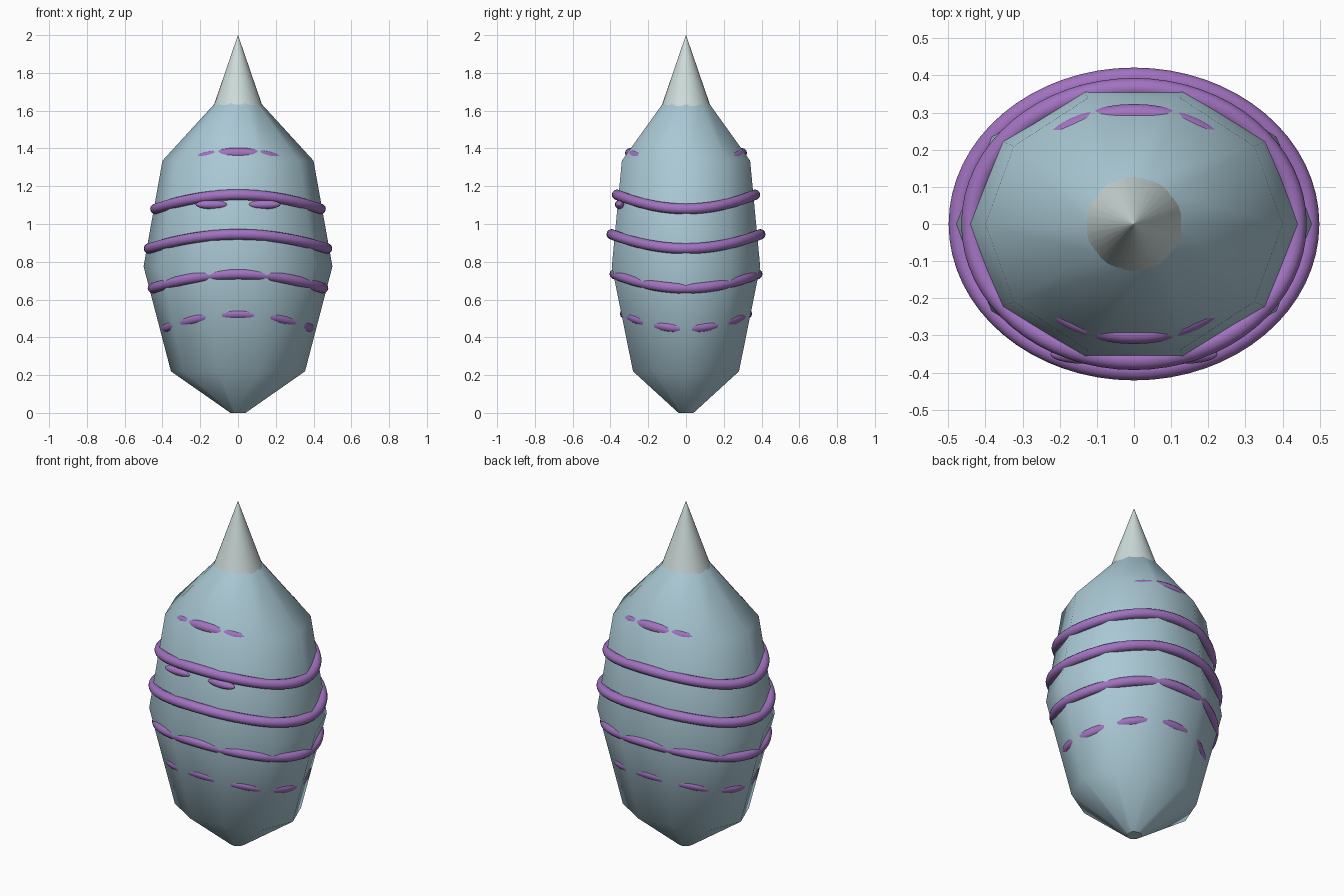
import bpy, bmesh
from math import sin, cos, pi

if "Cube" in bpy.data.objects:
    bpy.data.objects.remove(bpy.data.objects["Cube"])


def material(name, rgb):
    m = bpy.data.materials.new(name)
    m.diffuse_color = (*rgb, 1)
    m.use_nodes = True
    m.node_tree.nodes["Principled BSDF"].inputs["Base Color"].default_value = m.diffuse_color
    return m


BLUE = material("pale_blue", (0.40, 0.58, 0.66))
PURPLE = material("purple", (0.36, 0.17, 0.53))
PALE = material("pale_grey", (0.62, 0.72, 0.70))


def loft(name, loops, mat, closed=False):
    """Skin equal-length loops of points; cap the ends unless closed."""
    bm = bmesh.new()
    rows = [[bm.verts.new(p) for p in loop] for loop in loops]
    n = len(rows[0])
    pairs = list(zip(rows, rows[1:])) + ([(rows[-1], rows[0])] if closed else [])
    for a, b in pairs:
        for i in range(n):
            j = (i + 1) % n
            bm.faces.new((a[i], a[j], b[j], b[i]))
    if not closed:
        bm.faces.new(rows[0][::-1])
        bm.faces.new(rows[-1])
    bmesh.ops.recalc_face_normals(bm, faces=bm.faces)
    for f in bm.faces:
        f.smooth = len(f.verts) == 4
    mesh = bpy.data.meshes.new(name)
    bm.to_mesh(mesh)
    bm.free()
    mesh.materials.append(mat)
    ob = bpy.data.objects.new(name, mesh)
    bpy.context.collection.objects.link(ob)
    return ob


def ellipse(rx, ry, z, n):
    return [(rx * cos(2 * pi * i / n), ry * sin(2 * pi * i / n), z) for i in range(n)]


# Ten-sided pod body: (x radius, y radius, height)
profile = [(0.04, 0.042, 0), (0.355, 0.295, 0.22), (0.5, 0.413, 0.775),
           (0.4, 0.357, 1.335), (0.13, 0.135, 1.63), (0.05, 0.05, 1.71)]
loft("body", [ellipse(rx, ry, z, 10) for rx, ry, z in profile], BLUE)

# Pointed tip sunk into the top of the body
loft("tip", [ellipse(r, r, z, 32) for r, z in ((0.155, 1.55), (0.0005, 2.0))], PALE)


# Saddle-shaped bands, low at the sides and high at front and back
def band(name, rx, ry, z_side, rise, tube=0.028, n=64, m=12):
    loops = []
    for i in range(n):
        t = 2 * pi * i / n
        z = z_side + rise * sin(t) ** 2
        loops.append([((rx - tube + tube * cos(u)) * cos(t),
                       (ry - tube + tube * cos(u)) * sin(t),
                       z + tube * sin(u)) for u in (2 * pi * k / m for k in range(m))])
    loft(name, loops, PURPLE, closed=True)


for k, spec in enumerate([(0.405, 0.35, 0.45, 0.075), (0.478, 0.405, 0.66, 0.075),
                          (0.499, 0.421, 0.87, 0.075), (0.465, 0.393, 1.08, 0.075),
                          (0.365, 0.323, 1.3, 0.075)]):
    band(f"band_{k + 1}", *spec)

# Two narrow eyes under the upper band
for side, x in (("left", -0.137), ("right", 0.137)):
    bpy.ops.mesh.primitive_uv_sphere_add(segments=24, ring_count=12, location=(x, -0.35, 1.103))
    eye = bpy.context.object
    eye.name = f"{side}_eye"
    eye.scale = (0.088, 0.026, 0.024)
    eye.data.materials.append(PURPLE)
    bpy.ops.object.shade_smooth()
